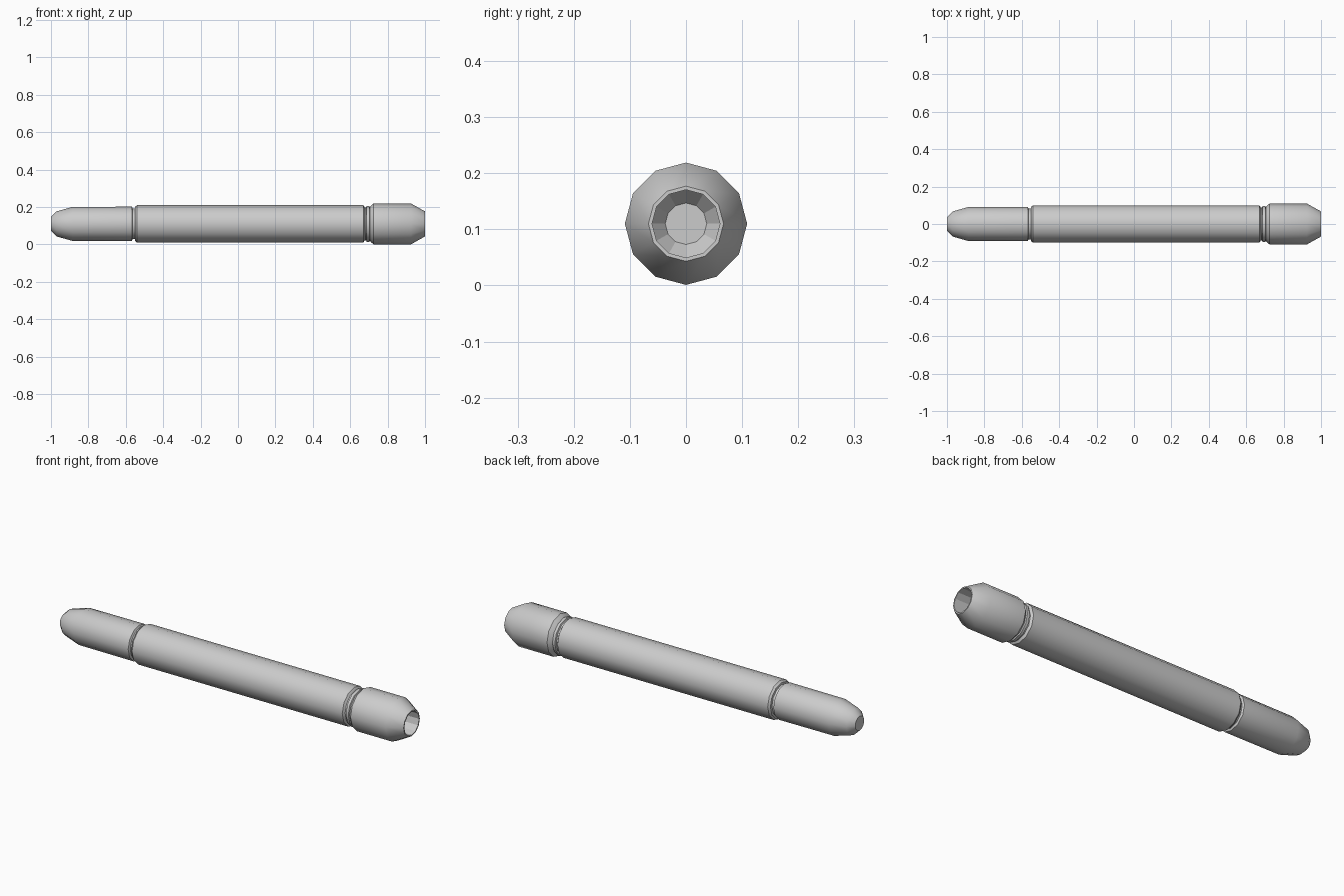
import bpy, bmesh
from math import cos, sin, pi, radians

if "Cube" in bpy.data.objects:
    bpy.data.objects.remove(bpy.data.objects["Cube"])

SIDES = 12
AXIS_Z = 0.11


def lathe(name, profile, cap_start=False, cap_end=False, flat_from=None):
    """Spin (x, radius) points around the long axis."""
    bm = bmesh.new()
    rings = []
    for x, r in profile:
        rings.append([bm.verts.new((x, r * cos(2 * pi * k / SIDES),
                                    AXIS_Z + r * sin(2 * pi * k / SIDES)))
                      for k in range(SIDES)])
    flat_faces = []
    for i, (a, b) in enumerate(zip(rings, rings[1:])):
        for k in range(SIDES):
            n = (k + 1) % SIDES
            f = bm.faces.new((a[k], b[k], b[n], a[n]))
            if flat_from is not None and i >= flat_from:
                flat_faces.append(f)
    if cap_start:
        bm.faces.new(rings[0])
    if cap_end:
        flat_faces.append(bm.faces.new(rings[-1][::-1]))
    bm.faces.index_update()
    flat = {f.index for f in flat_faces}
    mesh = bpy.data.meshes.new(name)
    # consistent winding: side quads run opposite to the ring order
    bmesh.ops.reverse_faces(bm, faces=[f for f in bm.faces if len(f.verts) == 4])
    bm.to_mesh(mesh)
    bm.free()
    ob = bpy.data.objects.new(name, mesh)
    bpy.context.collection.objects.link(ob)
    bpy.ops.object.select_all(action='DESELECT')
    ob.select_set(True)
    bpy.context.view_layer.objects.active = ob
    bpy.ops.object.shade_smooth_by_angle(angle=radians(32))
    for p in mesh.polygons:
        if p.index in flat:
            p.use_smooth = False
    # flip the cap winding so it faces outward
    bm = bmesh.new()
    bm.from_mesh(mesh)
    for f in bm.faces:
        if len(f.verts) == SIDES:
            want = -1 if cap_start else 1
            if f.normal.x * want < 0:
                f.normal_flip()
        else:
            # the side quads of one lathe share one winding; test the first
            pass
    first = bm.faces[:][0]
    c = first.calc_center_median()
    if first.normal.y * c.y + first.normal.z * (c.z - AXIS_Z) < 0:
        for f in bm.faces:
            if len(f.verts) == 4:
                f.normal_flip()
    bm.to_mesh(mesh)
    bm.free()
    return ob


# Rounded tail section
lathe("tail_section", [(-1.0, 0.037), (-0.97, 0.067), (-0.885, 0.091),
                       (-0.568, 0.092), (-0.563, 0.082)], cap_start=True)

# Long barrel with a groove at the tail end and a chamfered shoulder
lathe("barrel", [(-0.563, 0.082), (-0.552, 0.082), (-0.55, 0.092),
                 (-0.54, 0.1), (0.67, 0.1), (0.678, 0.088)])

# Thin collar ring between barrel and head
lathe("collar", [(0.678, 0.088), (0.685, 0.088), (0.688, 0.096),
                 (0.702, 0.096), (0.705, 0.09)])

# Head with tapered mouth and an open socket
lathe("head", [(0.705, 0.09), (0.712, 0.098), (0.724, 0.109), (0.925, 0.109),
               (1.0, 0.067), (1.0, 0.0605), (0.85, 0.0605), (0.82, 0.037)],
      cap_end=True, flat_from=4)
